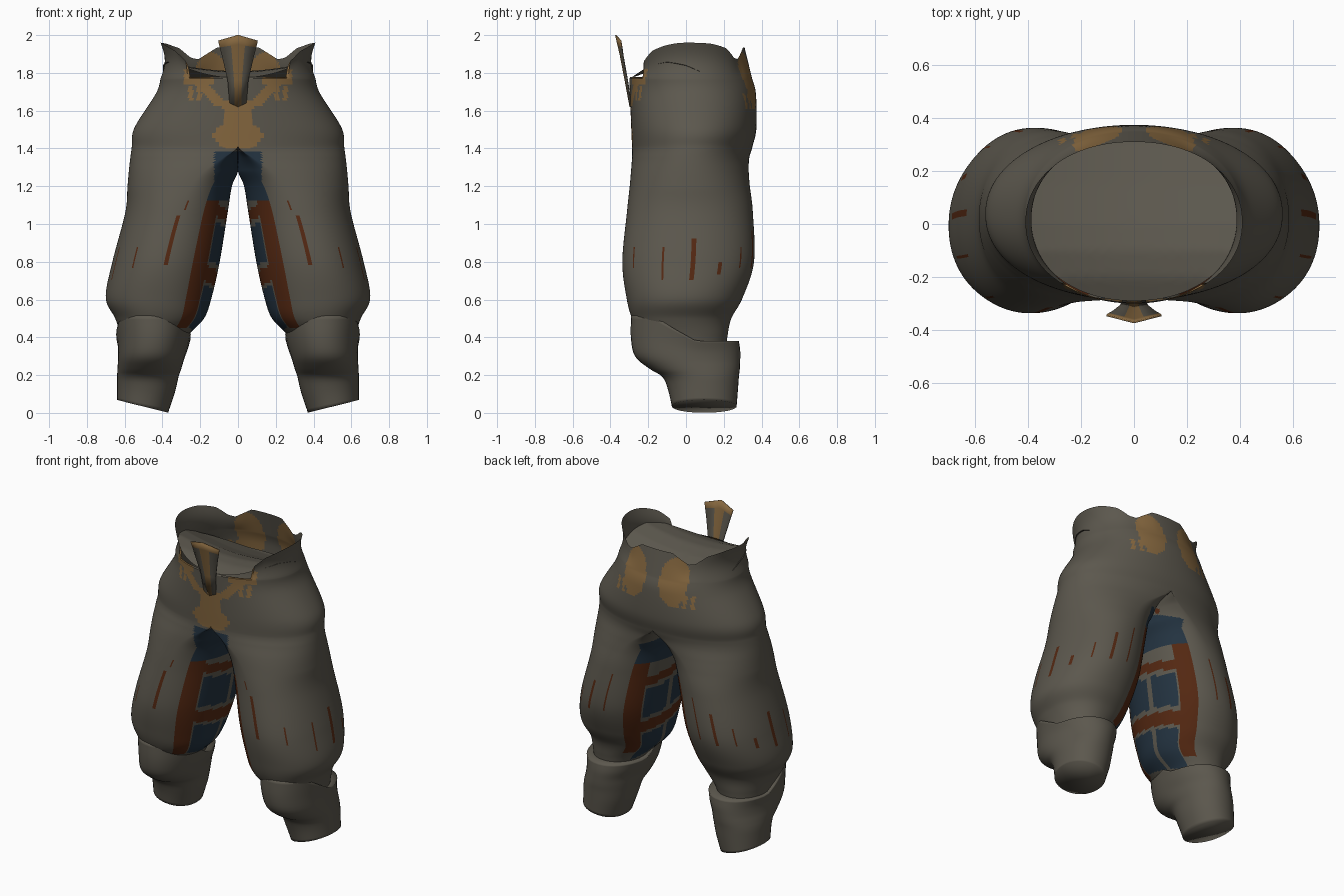
import bpy, bmesh, math

if "Cube" in bpy.data.objects:
    bpy.data.objects.remove(bpy.data.objects["Cube"])

def material(name, rgb):
    m = bpy.data.materials.new(name)
    m.diffuse_color = (*rgb, 1)
    m.use_nodes = True
    m.node_tree.nodes["Principled BSDF"].inputs["Base Color"].default_value = m.diffuse_color
    return m

MATS = [material("olive_grey_cloth", (0.106, 0.096, 0.075)),
        material("tan_leather", (0.235, 0.135, 0.049)),
        material("rust_trim", (0.088, 0.021, 0.006)),
        material("blue_panel", (0.017, 0.033, 0.052))]
GREY, TAN, RUST, BLUE = range(4)

def lerp_table(table, v):
    if v <= table[0][0]:
        return table[0][1]
    for (a, p), (b, q) in zip(table, table[1:]):
        if v <= b:
            return p + (q - p) * (v - a) / (b - a)
    return table[-1][1]

def refine(rows, n):
    """Smoothly interpolate the rows of a loft."""
    out = []
    for i in range(len(rows) - 1):
        p0, p1 = rows[max(i - 1, 0)], rows[i]
        p2, p3 = rows[i + 1], rows[min(i + 2, len(rows) - 1)]
        for k in range(n):
            t = k / n
            out.append([0.5 * (2 * b + (c - a) * t + (2 * a - 5 * b + 4 * c - d) * t * t
                               + (3 * b - a - 3 * c + d) * t ** 3)
                        for a, b, c, d in zip(p0, p1, p2, p3)])
    return out + [list(rows[-1])]

def ring(x0, xc, x1, y0, y1, n):
    """Oval with a movable centre; a centre on x = 0 gives a half oval."""
    x0 = max(x0, 0)
    xc = max(xc, x0)
    pts = []
    for i in range(n):
        t = 2 * math.pi * i / n
        c, s = math.cos(t), math.sin(t)
        c = math.copysign(abs(c) ** 0.95, c)
        s2 = math.copysign(abs(s) ** 0.95, s)
        pts.append((xc + c * ((x1 - xc) if c > 0 else (xc - x0)),
                    (y0 + y1) / 2 + s2 * (y1 - y0) / 2, t))
    return pts

def finish(name, bm, mirror=True, angle=40):
    me = bpy.data.meshes.new(name)
    bm.to_mesh(me)
    bm.free()
    for m in MATS:
        me.materials.append(m)
    ob = bpy.data.objects.new(name, me)
    bpy.context.collection.objects.link(ob)
    if mirror:
        md = ob.modifiers.new("mirror", 'MIRROR')
        md.use_clip = True
        md.merge_threshold = 0.0015
    bpy.ops.object.select_all(action='DESELECT')
    bpy.context.view_layer.objects.active = ob
    ob.select_set(True)
    bpy.ops.object.shade_smooth_by_angle(angle=math.radians(angle))
    return ob

def loft(rings, paint=None, cap=False):
    """Skin rings of (x, y, z, angle), leaving out faces on the mirror plane."""
    bm = bmesh.new()
    vs = [[bm.verts.new(p[:3]) for p in r] for r in rings]
    n = len(rings[0])
    for r in range(len(rings) - 1):
        for c in range(n):
            d = (c + 1) % n
            q = (vs[r][c], vs[r][d], vs[r + 1][d], vs[r + 1][c])
            if max(v.co.x for v in q) < 1e-3:
                continue
            f = bm.faces.new(q)
            if paint:
                f.material_index = paint(f.calc_center_median(),
                                         rings[r][c][3] + math.pi / n)
    if cap:
        bm.faces.new(vs[0][::-1])
    bmesh.ops.delete(bm, geom=[v for v in bm.verts if not v.link_faces], context='VERTS')
    return bm

# ---- painted areas of the trousers
STRIPES = [(268, .78, 1.04), (264, 1.08, 1.12), (305, .76, .88), (338, .70, .88), (4, .70, .92),
           (28, .74, .80), (52, .76, .88), (75, .76, .96), (97, .78, 1.05)]
HUB = [(1.38, .04), (1.41, .09), (1.47, .14), (1.53, .085), (1.60, .07), (1.65, .11)]

def paint_trousers(p, t):
    x, y, z = abs(p.x), p.y, p.z
    d, s = -math.cos(t), math.sin(t)
    # crotch panel with small studs behind it
    if 1.12 < z < 1.42 and (d > 0.5 or x < .125):
        if z < (1.385 if y < 0 else 1.385 - .35 * y):
            return BLUE
        if y > 0 and any((y - a) ** 2 + (z - b) ** 2 < .0003 for a, b in ((.1, 1.37), (.2, 1.34))):
            return RUST
    # inner leg panels
    if z <= 1.15 and d > 0.5:
        if z > 0.45 and d < 0.78:
            return RUST
        zz = z + 0.06 * s
        if .66 < zz < .74 or 1.00 < zz < 1.06:
            return RUST
        if .42 < zz < .64 or .77 < zz < .97:
            return GREY if d < 0.80 or abs(s - 0.08) < 0.05 else BLUE
        return GREY
    # slits around the thigh
    for a, lo, hi in STRIPES:
        if lo < z < hi and abs(math.degrees(t) - a) < 1.3:
            return RUST
    # front belt ornament
    if y < 0 and 1.40 < z < 1.82:
        if z < 1.65 and x < lerp_table(HUB, z):
            return TAN
        if z >= 1.62 and abs(x - 0.09 - (z - 1.63) * 0.95) < 0.036 and z < 1.78:
            return TAN
        if z > 1.735 and .13 < x < .285:
            return TAN
        if 1.66 < z < 1.73 and any(abs(x - k) < .012 for k in (.205, .25)):
            return TAN
        if x < .03 and z < 1.78:
            return TAN
    # back ornament
    if y > 0.1 and z > 1.58:
        if ((x - .14) / .09) ** 2 + ((z - 1.76) / .15) ** 2 < 1:
            return TAN
        if 1.61 < z < 1.69 and any(abs(x - k) < .012 for k in (.18, .225, .27)):
            return TAN
    return GREY

# ---- trousers: z, inner x, centre x, outer x, front y, back y
LEG = [(.33, .31, .46, .61, -.20, .21), (.41, .265, .45, .622, -.23, .22),
       (.50, .18, .43, .65, -.285, .24),
       (.61, .14, .42, .70, -.315, .30), (.80, .097, .39, .665, -.337, .36),
       (1.06, .055, .32, .597, -.313, .354), (1.20, .032, .25, .585, -.298, .338),
       (1.28, 0, .18, .578, -.291, .332), (1.35, 0, .08, .57, -.286, .335),
       (1.41, 0, 0, .562, -.286, .352), (1.51, 0, 0, .548, -.29, .373),
       (1.69, 0, 0, .435, -.297, .37), (1.77, 0, 0, .41, -.30, .35)]
N = 192
rings = []
for z, *dims in refine(LEG, 13):
    rings.append([(x, y, z, t) for x, y, t in ring(*dims, N)])

# raised, uneven waist rim
FRONT_RIM = [(.268, 1.778), (.275, 1.86), (.33, 1.915), (.41, 1.96)]
BACK_RIM = [(.11, 1.935), (.21, 1.872), (.25, 1.88), (.31, 1.93), (.38, 1.955), (.41, 1.96)]
base = rings[-1]
rim = ring(0, 0, .41, -.295, .31, N)
for k in range(1, 13):
    f = k / 12
    row = []
    for (bx, by, bz, t), (rx, ry, _) in zip(base, rim):
        top = lerp_table(FRONT_RIM if t > math.pi else BACK_RIM, rx)
        pinch = 1 - .055 * math.sin(math.pi * f)
        row.append(((bx + (rx - bx) * f) * pinch, by + (ry - by) * f, bz + (top - bz) * f, t))
    rings.append(row)
finish("trousers", loft(rings, paint_trousers))

# ---- lid inside the waist: rises behind the front edge, then falls to the back
RIDGE = [(-.30, 1.77), (-.20, 1.805), (-.10, 1.81), (0, 1.785), (.15, 1.72), (.32, 1.66)]
half = sorted((p for p in base if math.cos(p[3]) > -1e-6), key=lambda p: p[1])
bm = bmesh.new()
shells = []
for k in range(13):
    f = 0.97 * (1 - k / 13)
    pts = [(x * f, .02 + (y - .02) * f) for x, y, _, _ in half]
    shells.append([bm.verts.new((x, y, lerp_table(RIDGE, y) + .35 * x * x)) for x, y in pts])
for a, b in zip(shells, shells[1:]):
    for i in range(len(half) - 1):
        bm.faces.new((a[i], a[i + 1], b[i + 1], b[i]))
bm.faces.new(shells[-1])
finish("waist_lid", bm)

# ---- boots: front z, back z, inner x, outer x, front y, back y
BOOT = [(.03, .03, .37, .64, -.075, .268), (.12, .12, .335, .64, -.095, .275),
        (.19, .19, .315, .64, -.125, .28), (.235, .235, .30, .638, -.195, .285),
        (.30, .28, .285, .635, -.27, .287), (.40, .33, .265, .635, -.292, .287),
        (.515, .38, .25, .645, -.29, .28)]
# the last ring turns inward as a ledge under the hem
rows = refine(BOOT, 4) + [[.51, .375, .31, .61, -.23, .20]]
rings = []
for i, (zf, zb, x0, x1, y0, y1) in enumerate(rows):
    row = []
    for x, y, t in ring(x0, (x0 + x1) / 2, x1, y0, y1, 40):
        w = min(max(0.25 - 1.3 * math.sin(t), 0), 1)
        tilt = max(0, 1 - i / 8) * (0.005 + 0.034 * math.cos(t))
        row.append((x, y, zb + (zf - zb) * w + tilt, t))
    rings.append(row)
finish("boot", loft(rings, cap=True), angle=115)

# ---- upright tab at the front: half width, centre z, side z, centre y, side y
TAB = [(.045, 1.62, 1.64, -.299, -.294), (.055, 1.76, 1.76, -.325, -.313),
       (.085, 1.90, 1.89, -.352, -.336), (.097, 1.95, 1.935, -.364, -.342),
       (.105, 2.0, 1.97, -.375, -.348)]
bm = bmesh.new()
grid = []
for w, zc, zs, yc, ys in TAB:
    grid.append([bm.verts.new((w * k, yc + (ys - yc) * abs(k), zc + (zs - zc) * abs(k)))
                 for k in (-1, -.38, 0, .38, 1)])
for r, (lo, hi) in enumerate(zip(grid, grid[1:])):
    for c in range(4):
        f = bm.faces.new((lo[c], lo[c + 1], hi[c + 1], hi[c]))
        f.material_index = TAN if c in (1, 2) or r == 3 else GREY
tab = finish("front_tab", bm, mirror=False, angle=60)
sol = tab.modifiers.new("thickness", 'SOLIDIFY')
sol.thickness = 0.006
sol.offset = -1
